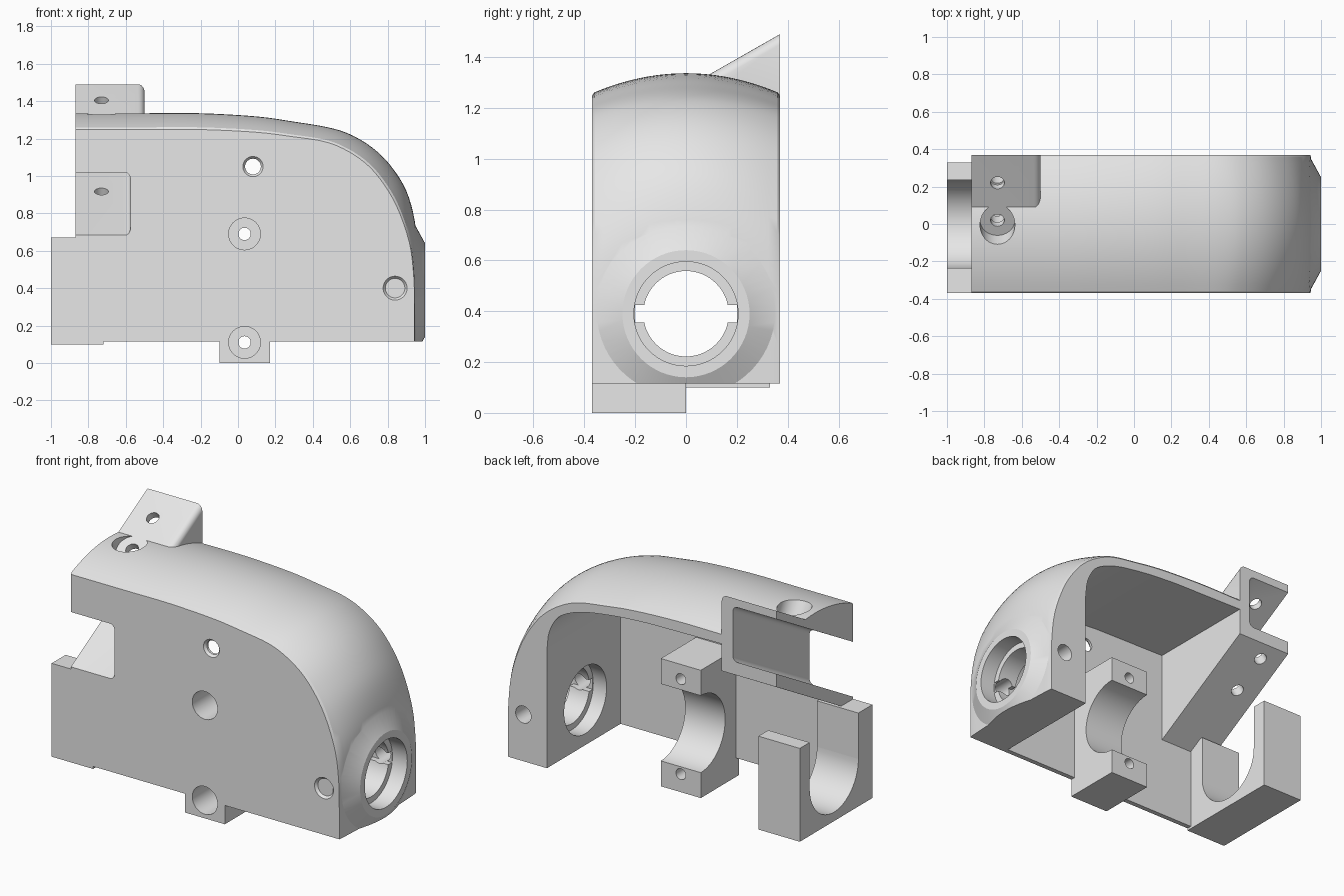
import bpy, bmesh, math
from mathutils import Vector

cube = bpy.data.objects.get("Cube")
if cube:
    bpy.data.objects.remove(cube, do_unlink=True)

grey = bpy.data.materials.new("plain_grey")
grey.use_nodes = True
grey.diffuse_color = (0.8, 0.8, 0.8, 1)
grey.node_tree.nodes["Principled BSDF"].inputs["Base Color"].default_value = (0.8, 0.8, 0.8, 1)


def finish(bm, name):
    bmesh.ops.recalc_face_normals(bm, faces=bm.faces)
    mesh = bpy.data.meshes.new(name)
    bm.to_mesh(mesh)
    bm.free()
    mesh.materials.append(grey)
    obj = bpy.data.objects.new(name, mesh)
    bpy.context.collection.objects.link(obj)
    return obj


def loft(sections, name):
    """Skin equal-length closed loops and cap both ends."""
    bm = bmesh.new()
    rings = [[bm.verts.new(p) for p in s] for s in sections]
    n = len(rings[0])
    for a, b in zip(rings, rings[1:]):
        for i in range(n):
            j = (i + 1) % n
            bm.faces.new((a[i], a[j], b[j], b[i]))
    bm.faces.new(rings[0])
    bm.faces.new(rings[-1])
    return finish(bm, name)


def prism(points, axis, lo, hi, name="cutter"):
    if axis == "x":
        return loft([[(d, p, q) for p, q in points] for d in (lo, hi)], name)
    return loft([[(p, d, q) for p, q in points] for d in (lo, hi)], name)


def box(x0, x1, y0, y1, z0, z1, name="cutter"):
    return prism([(y0, z0), (y1, z0), (y1, z1), (y0, z1)], "x", x0, x1, name)


def cyl(start, end, r1, r2=None, name="cutter", sides=48):
    a, b = Vector(start), Vector(end)
    rot = (b - a).to_track_quat("Z", "Y").to_matrix().to_4x4()
    rot.translation = (a + b) / 2
    bm = bmesh.new()
    bmesh.ops.create_cone(bm, cap_ends=True, segments=sides, radius1=r1,
                          radius2=r1 if r2 is None else r2, depth=(b - a).length, matrix=rot)
    return finish(bm, name)


def combine(target, tool, op="DIFFERENCE"):
    mod = target.modifiers.new("bool", "BOOLEAN")
    mod.operation, mod.solver, mod.object = op, "EXACT", tool
    bpy.context.view_layer.objects.active = target
    bpy.ops.object.modifier_apply(modifier=mod.name)
    bpy.data.objects.remove(tool, do_unlink=True)


def round_edges(obj, test, radius):
    bm = bmesh.new()
    bm.from_mesh(obj.data)
    edges = [e for e in bm.edges if test(e.verts[0].co) and test(e.verts[1].co)
             and abs(e.verts[0].co.y - e.verts[1].co.y) > 0.5]
    bmesh.ops.bevel(bm, geom=edges, offset=radius, segments=5, profile=0.5, affect="EDGES")
    bm.to_mesh(obj.data)
    bm.free()


def smooth(points, steps=4):
    """Catmull-Rom curve through the points."""
    pts = [Vector(p) for p in points]
    pad = [pts[0] * 2 - pts[1]] + pts + [pts[-1] * 2 - pts[-2]]
    out = []
    for a, b, c, d in zip(pad, pad[1:], pad[2:], pad[3:]):
        for k in range(steps):
            t = k / steps
            out.append(0.5 * (2 * b + (c - a) * t + (2 * a - 5 * b + 4 * c - d) * t ** 2
                              + (3 * b - a - 3 * c + d) * t ** 3))
    return out + [pts[-1]]


# Housing: crowned roof that curves down into the end wall
crown = smooth([(-.87, 1.335), (-.5, 1.335), (-.2, 1.335), (.1, 1.318), (.3, 1.29), (.48, 1.26),
                (.6, 1.222), (.72, 1.15), (.82, 1.05), (.9, .92), (.945, .76), (.957, .6),
                (.957, .4), (.957, .115)])
side = smooth([(-.87, 1.26), (-.5, 1.26), (-.2, 1.26), (.1, 1.245), (.3, 1.22), (.46, 1.195),
               (.57, 1.155), (.68, 1.085), (.77, .99), (.855, .85), (.92, .66), (.942, .48),
               (.945, .32), (.945, .115)])
HALF = 0.37
stations = [(i / 10 * 0.36, (i / 10) ** 2) for i in range(-10, 11)]
stations = [(-HALF, 1.16)] + stations + [(HALF, 1.16)]
housing = loft([[(-.87, y, .115)] + [(p.x, y, p.y) for p in (c.lerp(s, t) for c, s in zip(crown, side))]
                for y, t in stations], "housing")

# Main cavity, open at the back and bottom
INNER = -0.34
arch = smooth([(.68, .84), (.665, .95), (.61, 1.05), (.52, 1.105), (.4, 1.14), (.2, 1.168), (0, 1.182)])
combine(housing, prism([(-.5, -.1), (.68, -.1)] + [tuple(p) for p in arch] + [(-.5, 1.19)], "y", INNER, .6))

# Sloped mount: everything below its underside is cleared, then the tab is added
SLOPE = 0.57


def plane(z_back, y):
    return z_back + SLOPE * (y - HALF)


def slab(low, high, y0, y1, x0, x1):
    return prism([(y0, plane(low, y0)), (y1, plane(low, y1)),
                  (y1, plane(high, y1)), (y0, plane(high, y0))], "x", x0, x1)


UNDER, FLOOR, CEILING, TOP = 1.025, 1.105, 1.44, 1.49
combine(housing, prism([(INNER, -.1), (.6, -.1), (.6, plane(UNDER, .6)), (INNER, plane(UNDER, INNER))],
                       "x", -1.1, -.48))
tab = slab(UNDER, TOP, -.35, HALF, -.87, -.5)
round_edges(tab, lambda c: c.x > -.51, .035)
combine(housing, tab, "UNION")
pocket = slab(FLOOR, CEILING, -.6, .6, -1.1, -.575)
round_edges(pocket, lambda c: c.x > -.6, .03)
combine(housing, pocket)

# Front wall extension and U-shaped cradle
combine(housing, box(-1, -.8, -HALF, INNER, .11, .67), "UNION")
cradle = box(-1, -.72, -HALF, .33, .1, .67)
AXIS = 0.39
combine(cradle, cyl((-1.2, 0, AXIS), (-.5, 0, AXIS), .235, sides=64))
combine(cradle, box(-1.2, -.5, -.235, .235, AXIS, .9))
combine(housing, cradle, "UNION")

# Half-round saddle block in the middle
saddle = box(-.1, .17, -HALF, 0, 0, .78)
combine(saddle, cyl((-.3, 0, AXIS), (.4, 0, AXIS), .235, sides=64))
combine(housing, saddle, "UNION")

# Conical boss on the end wall, trimmed flush with the bottom
boss = cyl((.94, 0, AXIS), (1, 0, AXIS), .36, .25, sides=64)
combine(boss, box(.5, 1.2, -1, 1, -.5, .115))
combine(housing, boss, "UNION")

# Shaft bore: wide from both sides, narrow slotted ring between
for x0, x1, r in ((.5, .77, .205), (.9, 1.2, .205), (.6, 1.1, .168)):
    combine(housing, cyl((x0, 0, AXIS), (x1, 0, AXIS), r, sides=64))
combine(housing, box(.7, .95, -.2, .2, AXIS - .035, AXIS + .035))

# Screw holes through the front, with counterbores on the saddle
for z in (.11, .69):
    combine(housing, cyl((.035, -.6, z), (.035, -.15, z), .085))
    combine(housing, cyl((.035, -.6, z), (.035, .2, z), .033))
combine(housing, cyl((.08, -.6, 1.05), (.08, -.2, 1.05), .042))
combine(housing, cyl((.84, -.6, .4), (.84, .6, .4), .052))
for x, z, r in ((.08, 1.05, .042), (.84, .4, .052)):
    combine(housing, cyl((x, -.38, z), (x, -.355, z), r + .02, r))

# Holes square to the sloped plates, and the recess in the roof
normal = Vector((0, -SLOPE, 1)).normalized()
for y, level in ((.02, TOP), (.22, TOP), (.04, FLOOR), (.25, FLOOR)):
    p = Vector((-.73, y, plane(level, y)))
    combine(housing, cyl(p - normal * .14, p + normal * .08, .037, sides=32))
seat = Vector((-.73, .02, plane(TOP, .02)))
combine(housing, cyl(seat, seat + normal * .2, .093))

bpy.ops.object.select_all(action="DESELECT")
housing.select_set(True)
bpy.context.view_layer.objects.active = housing
bpy.ops.object.shade_smooth_by_angle(angle=math.radians(25))
